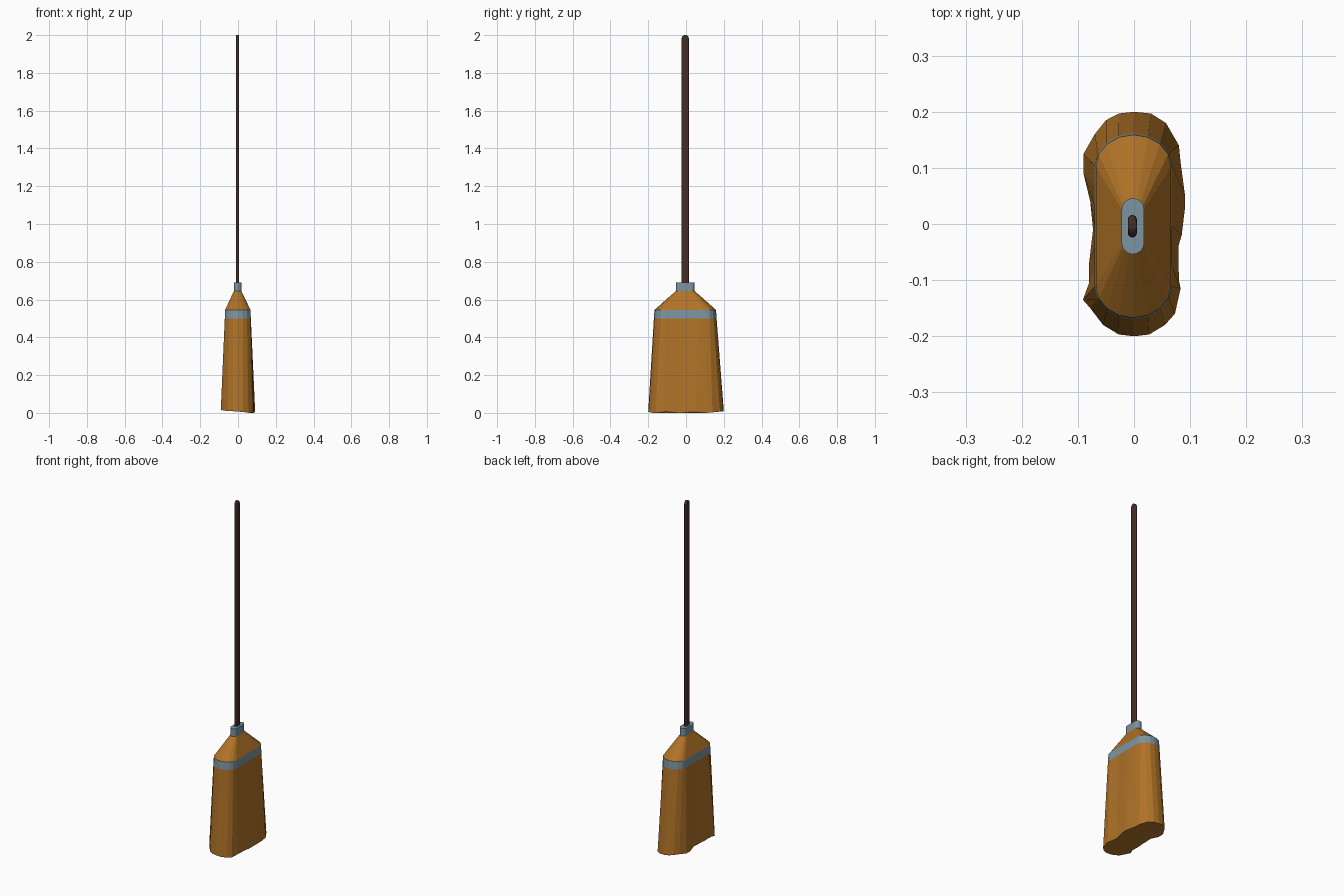
import bpy, bmesh, math

if "Cube" in bpy.data.objects:
    bpy.data.objects.remove(bpy.data.objects["Cube"])

SEG, SIDE = 8, 5   # segments per rounded end, extra points per straight side


def material(name, rgb):
    m = bpy.data.materials.new(name)
    m.diffuse_color = (*rgb, 1)
    m.use_nodes = True
    m.node_tree.nodes["Principled BSDF"].inputs["Base Color"].default_value = m.diffuse_color
    return m


def stadium(z, cx, cy, hx, hy, end):
    """Oblong ring: half sizes hx, hy with rounded ends of depth `end`."""
    pts = []
    for s in (1, -1):
        for i in range(SEG + 1):
            a = math.pi * i / SEG
            pts.append((cx + s * hx * math.cos(a),
                        cy + s * (hy - end + end * math.sin(a)), z))
        for i in range(1, SIDE + 1):
            t = 1 - 2 * i / (SIDE + 1)
            pts.append((cx - s * hx, cy + s * (hy - end) * t, z))
    return pts


def loft(name, rings, mat, bottom=False, top=False):
    bm = bmesh.new()
    loops = [[bm.verts.new(p) for p in r] for r in rings]
    for a, b in zip(loops, loops[1:]):
        for i in range(len(a)):
            j = (i + 1) % len(a)
            bm.faces.new((a[i], a[j], b[j], b[i]))
    if bottom:
        bm.faces.new(loops[0][::-1])
    if top:
        bm.faces.new(loops[-1])
    me = bpy.data.meshes.new(name)
    bm.to_mesh(me)
    bm.free()
    me.materials.append(mat)
    ob = bpy.data.objects.new(name, me)
    bpy.context.collection.objects.link(ob)
    return ob


straw = material("straw", (0.43, 0.17, 0.02))
steel = material("binding", (0.20, 0.30, 0.36))
wood = material("dark_wood", (0.055, 0.027, 0.018))

# Uneven bristle tips, same point order as the stadium rings
tips = [(.083, .11), (.08, .14), (.057, .18), (.03, .197), (0, .2), (-.027, .197),
        (-.05, .185), (-.07, .16), (-.09, .125),
        (-.09, .09), (-.078, .04), (-.073, -.01), (-.08, -.07), (-.08, -.105),
        (-.091, -.135), (-.078, -.15), (-.055, -.18), (-.027, -.197), (0, -.2),
        (.027, -.197), (.055, -.18), (.073, -.16), (.083, -.115),
        (.08, -.1), (.079, -.04), (.085, -.02), (.091, .03), (.091, .05)]
tip_ring = [(x, y, max(0, 0.009 - 0.08 * x + 0.004 * math.sin(45 * y))) for x, y in tips]
low = min(p[2] for p in tip_ring)
tip_ring = [(x, y, z - low) for x, y, z in tip_ring]

band_low = stadium(0.50, -0.001, -0.004, 0.069, 0.166, 0.058)
band_top = stadium(0.545, -0.001, -0.004, 0.067, 0.163, 0.056)
neck = stadium(0.645, -0.002, -0.004, 0.02, 0.05, 0.02)

# Bristles, binding band and tapered shoulder
loft("bristles", [tip_ring, band_low], straw, bottom=True)
loft("binding_band", [band_low, band_top], steel)
loft("bristle_shoulder", [band_top, neck], straw)

# Collar
loft("collar", [stadium(z, -0.002, -0.004, 0.02, 0.05, 0.02) for z in (0.645, 0.69)],
     steel, bottom=True, top=True)

# Flat handle with a rounded top
rings = [stadium(0.66, -0.003, -0.004, 0.008, 0.02, 0.008)]
for a in (0, 30, 55, 75):
    hy = 0.02 * math.cos(math.radians(a))
    rings.append(stadium(1.98 + 0.0207 * math.sin(math.radians(a)),
                         -0.003, -0.004, 0.008, hy, min(0.008, hy * 0.6)))
loft("handle", rings, wood, bottom=True, top=True)
